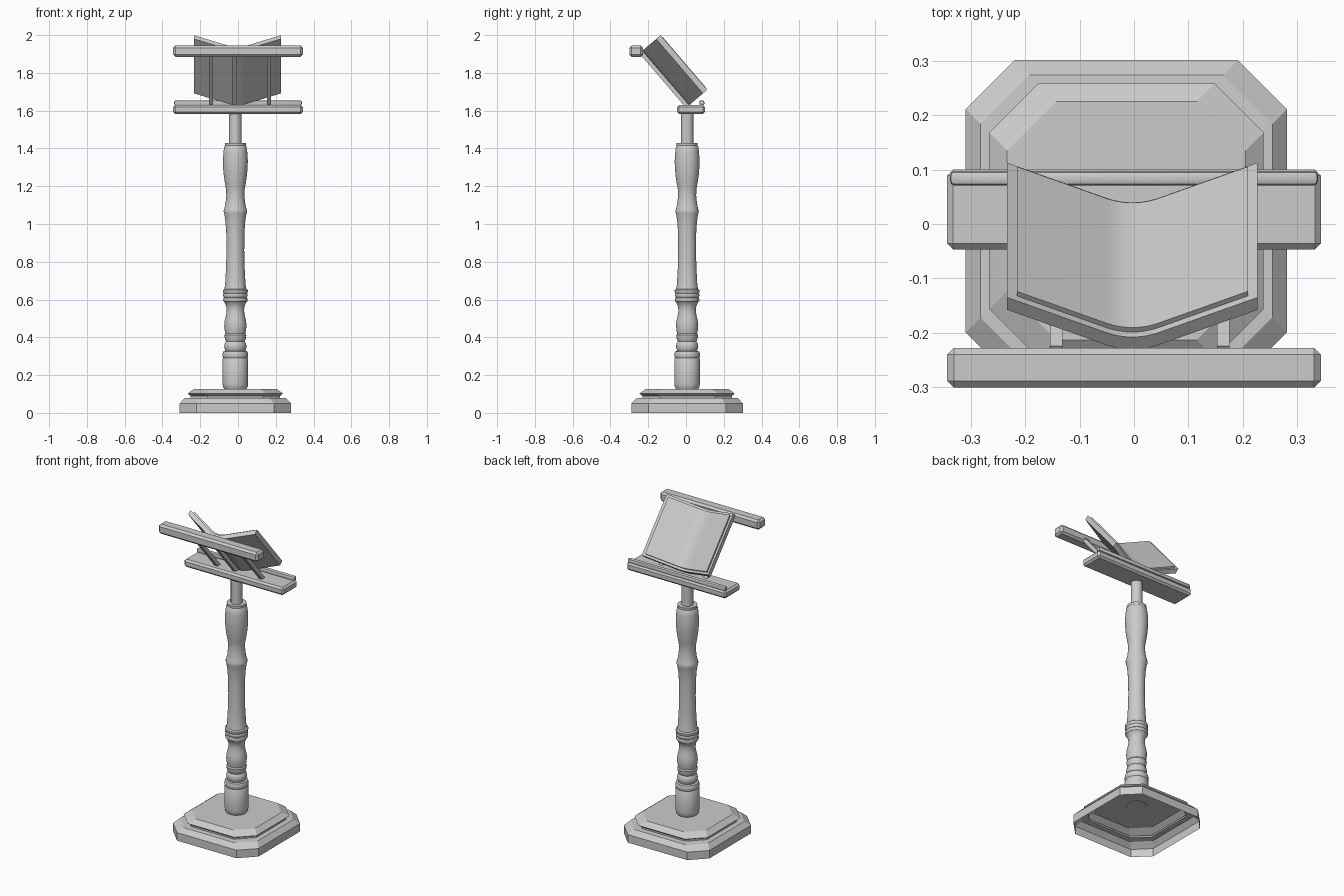
import bpy, bmesh, math
from mathutils import Vector, Matrix

if "Cube" in bpy.data.objects:
    bpy.data.objects.remove(bpy.data.objects["Cube"])

CX, CY = -0.014, 0.006          # axis of pedestal
E = Vector((0, -0.651, 0.759))  # direction up the reading slope
V = Vector((0, 0.759, 0.651))   # direction out of the slope
P0 = Vector((-0.003, 0.017, 1.629))  # lower end of the book spine


def finish(name, bm, smooth=False):
    bmesh.ops.recalc_face_normals(bm, faces=bm.faces)
    me = bpy.data.meshes.new(name)
    bm.to_mesh(me)
    bm.free()
    ob = bpy.data.objects.new(name, me)
    bpy.context.collection.objects.link(ob)
    if smooth:
        bpy.ops.object.select_all(action='DESELECT')
        ob.select_set(True)
        bpy.context.view_layer.objects.active = ob
        bpy.ops.object.shade_smooth_by_angle(angle=math.radians(32))
    return ob


def skin(bm, rings, bottom=True, top=True):
    """Join closed rings of points into a surface."""
    vs = [[bm.verts.new(p) for p in r] for r in rings]
    n = len(vs[0])
    for a, b in zip(vs, vs[1:]):
        for i in range(n):
            bm.faces.new((a[i], a[(i + 1) % n], b[(i + 1) % n], b[i]))
    if bottom:
        bm.faces.new(vs[0][::-1])
    if top:
        bm.faces.new(vs[-1])


def lathe(name, profile, seg=32):
    bm = bmesh.new()
    skin(bm, [[(CX + r * math.cos(2 * math.pi * i / seg),
                CY + r * math.sin(2 * math.pi * i / seg), z) for i in range(seg)]
              for r, z in profile])
    return finish(name, bm, True)


def box(name, lo, hi, bevel, segments=1):
    lo, hi = Vector(lo), Vector(hi)
    bm = bmesh.new()
    bmesh.ops.create_cube(bm, size=1, matrix=Matrix.Translation((lo + hi) / 2)
                          @ Matrix.Diagonal((*(hi - lo), 1)))
    bmesh.ops.bevel(bm, geom=bm.edges[:], offset=bevel, segments=segments,
                    profile=0.5, affect='EDGES')
    return finish(name, bm, segments > 1)


def octagon(h, z, c=0.09):
    k = h - c
    pts = [(h, -k), (h, k), (k, h), (-k, h), (-h, k), (-h, -k), (-k, -h), (k, -h)]
    return [(CX + x, CY + y, z) for x, y in pts]


# stepped base, open underneath
bm = bmesh.new()
skin(bm, [octagon(h, z) for h, z in [
    (0.295, 0), (0.295, 0.05), (0.268, 0.078), (0.237, 0.08), (0.237, 0.09),
    (0.252, 0.102), (0.219, 0.127)]], bottom=False)
finish("stepped_base", bm)

# turned column
lathe("turned_column", [
    (0.058, 0.125), (0.065, 0.137), (0.068, 0.155), (0.068, 0.283), (0.064, 0.29),
    (0.068, 0.297), (0.068, 0.312), (0.064, 0.325), (0.052, 0.328), (0.057, 0.34),
    (0.059, 0.353), (0.056, 0.368), (0.049, 0.378), (0.053, 0.386), (0.056, 0.398),
    (0.058, 0.412), (0.053, 0.419), (0.056, 0.435), (0.059, 0.46), (0.057, 0.485),
    (0.050, 0.515), (0.046, 0.54), (0.048, 0.562), (0.057, 0.585), (0.063, 0.59),
    (0.065, 0.6), (0.063, 0.609), (0.060, 0.612), (0.064, 0.618), (0.065, 0.626),
    (0.062, 0.633), (0.066, 0.64), (0.066, 0.65), (0.058, 0.656), (0.054, 0.68),
    (0.049, 0.77), (0.047, 0.86), (0.048, 0.95), (0.052, 1.01), (0.057, 1.045),
    (0.061, 1.06), (0.062, 1.07), (0.058, 1.082), (0.052, 1.11), (0.048, 1.15),
    (0.049, 1.18), (0.053, 1.205), (0.055, 1.215), (0.061, 1.255), (0.065, 1.3),
    (0.066, 1.335), (0.063, 1.38), (0.059, 1.41), (0.055, 1.415), (0.056, 1.43)])

# inner pole carrying the desk
lathe("desk_pole", [(0.033, 1.42), (0.033, 1.59)])

# shelf, its retaining lip and the upper rail
box("shelf", (-0.343, -0.047, 1.582), (0.343, 0.1, 1.63), 0.011)
box("shelf_lip", (-0.338, 0.071, 1.628), (0.338, 0.097, 1.654), 0.008, 2)
box("upper_rail", (-0.343, -0.3, 1.885), (0.343, -0.228, 1.945), 0.012)

# three sloping supports behind the book
for i, x in enumerate((-0.143, -0.018, 0.164)):
    bm = bmesh.new()
    skin(bm, [[Vector((x + sx * 0.0115, P0.y, P0.z)) + E * u + V * v
               for sx, v in ((-1, -0.022), (1, -0.022), (1, 0), (-1, 0))]
              for u in (-0.005, 0.37)])
    finish(f"slope_support_{i + 1}", bm)


def rise(x, c=0.05, s=0.468):
    """Height of the V-shaped open book, rounded at the spine."""
    x = abs(x)
    return s * x * x / (2 * c) if x < c else s * (x - c / 2)


def book_slab(name, half, v0, v1, u0, u1):
    xs = [half * t for t in (-1, -0.6)] + [0.05 * i / 6 for i in range(-6, 7)] \
        + [half * t for t in (0.6, 1)]
    section = [(x, rise(x) + v0) for x in xs] + [(x, rise(x) + v1) for x in xs[::-1]]
    bm = bmesh.new()
    skin(bm, [[P0 + Vector((x, 0, 0)) + V * v + E * u for x, v in section]
              for u in (u0, u1)])
    return finish(name, bm, True)


# open book: cover and pages
book_slab("book_cover", 0.23, 0, 0.03, 0, 0.38)
book_slab("book_pages", 0.212, 0.028, 0.041, 0.014, 0.366)
